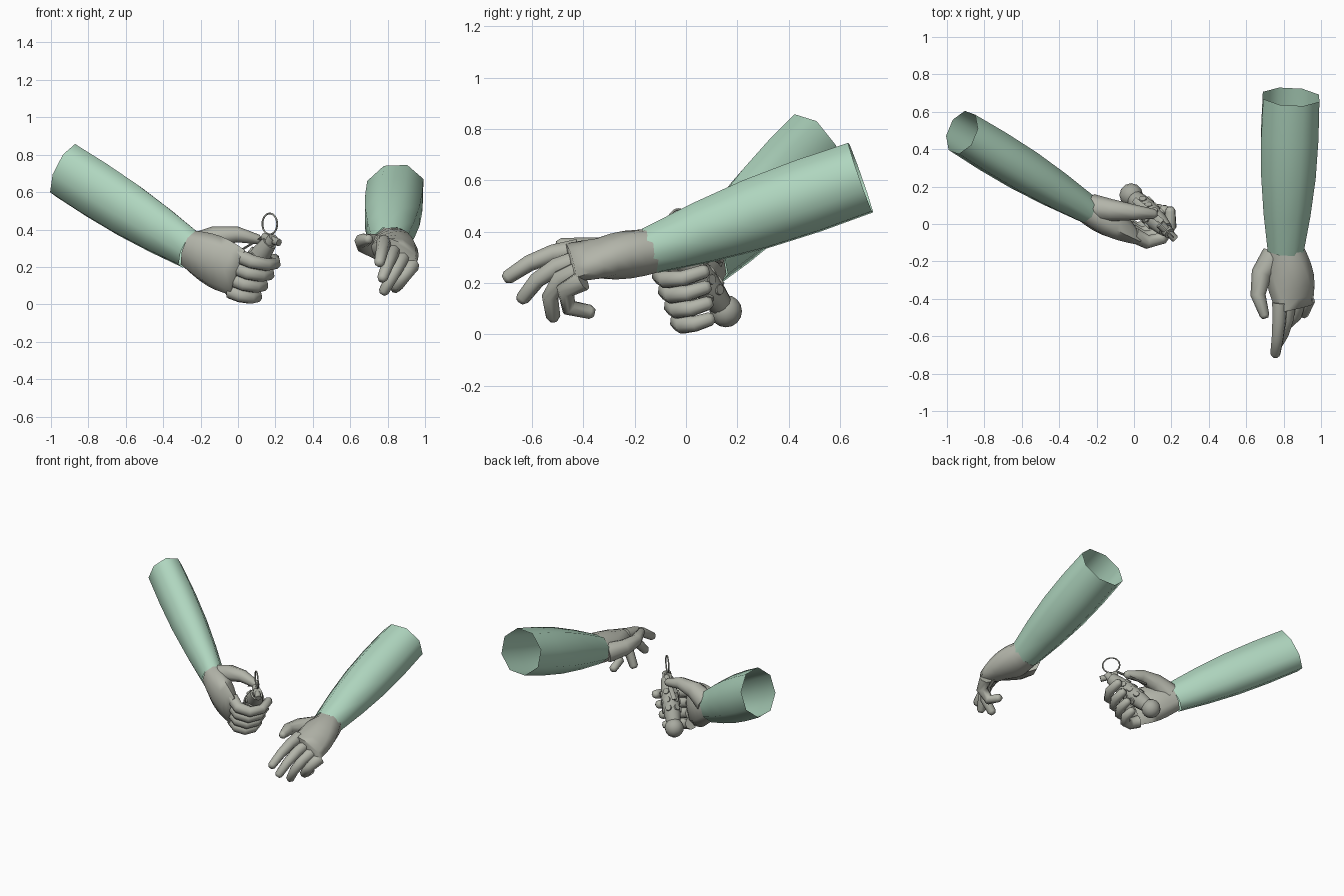
import bpy, bmesh, math
from mathutils import Vector

if "Cube" in bpy.data.objects:
    bpy.data.objects.remove(bpy.data.objects["Cube"])


def material(name, colour):
    mat = bpy.data.materials.new(name)
    mat.use_nodes = True
    mat.diffuse_color = (*colour, 1)
    mat.node_tree.nodes["Principled BSDF"].inputs["Base Color"].default_value = (*colour, 1)
    return mat


GREEN = material("sleeve green", (0.43, 0.67, 0.52))
GLOVE = material("glove grey", (0.45, 0.46, 0.4))
METAL = material("metal grey", (0.39, 0.4, 0.35))
UP = Vector((0, 0, 1))


def skin(name, sections, mat, sides=8, caps=True):
    """Skin oval rings; each section is (centre, height radius, width radius, up)."""
    bm = bmesh.new()
    last = len(sections) - 1
    rings = []
    for i, (centre, height, width, up) in enumerate(sections):
        before, after = sections[max(i - 1, 0)][0], sections[min(i + 1, last)][0]
        tangent = (after - before).normalized()
        u = (up - tangent * up.dot(tangent)).normalized()
        v = tangent.cross(u)
        angles = [math.tau * k / sides for k in range(sides)]
        rings.append([bm.verts.new(centre + u * height * math.cos(a) + v * width * math.sin(a))
                      for a in angles])
    for ring, following in zip(rings, rings[1:]):
        for k in range(sides):
            n = (k + 1) % sides
            bm.faces.new((ring[k], ring[n], following[n], following[k]))
    if caps:
        bm.faces.new(rings[0][::-1])
        bm.faces.new(rings[-1])
    bmesh.ops.recalc_face_normals(bm, faces=bm.faces)
    mesh = bpy.data.meshes.new(name)
    bm.to_mesh(mesh)
    bm.free()
    mesh.materials.append(mat)
    mesh.shade_smooth()
    mesh.set_sharp_from_angle(angle=math.radians(75))
    obj = bpy.data.objects.new(name, mesh)
    bpy.context.collection.objects.link(obj)


def sweep(name, start, end, first, final, mat, up=UP, end_up=None, bulge=0, steps=4, **options):
    """Straight tapered limb, from oval (height, width) first to final, swelling midway."""
    start, end, up = Vector(start), Vector(end), Vector(up)
    end_up = Vector(end_up) if end_up else up
    sections = []
    for i in range(steps + 1):
        t = i / steps
        size = Vector(first).lerp(Vector(final), t)
        swell = bulge * math.sin(math.pi * t)
        sections.append((start.lerp(end, t), size.x + swell, size.y + swell, up.lerp(end_up, t)))
    skin(name, sections, mat, **options)


def digit(name, root, forward, curl, angle, bend, length, joints, thick, thin):
    """Finger that turns by the same bend at every joint, with a rounded tip."""
    point, forward, curl = Vector(root), Vector(forward).normalized(), Vector(curl).normalized()
    across = forward.cross(curl)
    sections = [(point, thick, thick, across)]
    for j in range(joints):
        a = math.radians(angle + bend * j)
        step = forward * math.cos(a) + curl * math.sin(a)
        point = point + step * length
        radius = thick + (thin - thick) * (j + 1) / joints
        sections.append((point, radius, radius, across))
    sections.append((point + step * thin * 0.6, thin * 0.6, thin * 0.6, across))
    skin(name, sections, GLOVE)


# Sleeves, open at the elbow
LEAN = (-0.4, 0, 1)
STEEP = (0.35, -0.45, 0.85)
LEFT_WRIST = Vector((0.81, -0.14, 0.325))
RIGHT_WRIST = Vector((-0.26, 0.085, 0.295))
sweep("left_sleeve", (0.84, 0.68, 0.61), LEFT_WRIST, (0.15, 0.165), (0.095, 0.105),
      GREEN, up=LEAN, bulge=0.025, caps=False)
sweep("right_sleeve", (-0.92, 0.49, 0.715), RIGHT_WRIST, (0.165, 0.12), (0.115, 0.08),
      GREEN, up=STEEP, bulge=0.02, caps=False)

# Palms, starting just inside the cuffs
sweep("left_palm", LEFT_WRIST + Vector((0, 0.02, 0)), (0.86, -0.45, 0.28), (0.09, 0.1), (0.05, 0.115),
      GLOVE, up=LEAN, end_up=(0.5, 0, 0.8), bulge=0.02, steps=6)
sweep("right_palm", RIGHT_WRIST, (0, -0.06, 0.17), (0.11, 0.075), (0.13, 0.04),
      GLOVE, up=STEEP, end_up=(0.4, -0.35, 1), bulge=0.025, steps=6)

# Fingers: roots run along the knuckles, the left hand curls more toward the little finger
left_knuckles = Vector((0.78, -0.42, 0.33)), Vector((0.93, -0.4, 0.21))
right_knuckles = Vector((0, -0.06, 0.26)), Vector((-0.04, 0, 0.07))
for i, label in enumerate(("index", "middle", "ring", "little")):
    digit(f"left_{label}_finger", left_knuckles[0].lerp(left_knuckles[1], i / 3),
          forward=(0, -1, 0), curl=(-0.2 - 0.15 * i, 0, -0.9), angle=10 + 8 * i, bend=12 + 6 * i * i,
          length=0.1 - i / 200, joints=3, thick=0.042, thin=0.028)
    digit(f"right_{label}_finger", right_knuckles[0].lerp(right_knuckles[1], i / 3),
          forward=(1, -0.2, -0.35), curl=(0.2, 1, 0.25), angle=-15, bend=40,
          length=0.085 - i / 120, joints=4, thick=0.042, thin=0.028)

# Thumbs
digit("left_thumb", (0.75, -0.17, 0.305), forward=(-0.6, -0.85, 0.15), curl=(0.85, -0.5, 0),
      angle=0, bend=25, length=0.12, joints=3, thick=0.07, thin=0.026)
digit("right_thumb", (-0.22, 0.085, 0.31), forward=(0.9, -0.1, 0.45), curl=(0.45, 0, -0.9),
      angle=0, bend=20, length=0.115, joints=3, thick=0.075, thin=0.026)

# Grenade, on a slanted axis through the closed hand
BASE = Vector((-0.015, 0.155, 0.09))
HEAD = Vector((0.17, -0.03, 0.33))
AXIS = (HEAD - BASE).normalized()
bpy.ops.mesh.primitive_uv_sphere_add(segments=12, ring_count=8, radius=0.063, location=BASE)
knob = bpy.context.object
knob.name = "grenade_knob"
knob.data.materials.append(METAL)
knob.data.shade_smooth()
sweep("grenade_body", BASE, HEAD, (0.04, 0.04), (0.04, 0.04), METAL, bulge=0.02, steps=8, sides=12)
sweep("fuze_neck", HEAD, HEAD + AXIS * 0.04, (0.03, 0.03), (0.03, 0.03), METAL, steps=1)

# Raised studs around the body
side = (UP - AXIS * AXIS.z).normalized()
other_side = AXIS.cross(side)
for row in range(3):
    for k in range(6):
        turn = math.pi * (k + 0.5) / 3
        out = side * math.cos(turn) + other_side * math.sin(turn)
        centre = BASE.lerp(HEAD, 0.35 + row / 6) + out * 0.05
        sweep("grenade_stud", centre, centre + out * 0.012, (0.022, 0.022), (0.02, 0.02),
              METAL, up=AXIS, steps=1)

# Fuze arm, safety lever and pull ring
sweep("fuze_arm", HEAD + Vector((-0.03, 0.03, 0.03)), HEAD + Vector((0.05, -0.05, 0)),
      (0.025, 0.025), (0.02, 0.02), METAL, steps=1)
sweep("safety_lever", HEAD + Vector((-0.02, 0.04, 0.04)), (0, 0.13, 0.28),
      (0.006, 0.016), (0.006, 0.016), METAL, steps=1, sides=4)
bpy.ops.mesh.primitive_torus_add(location=HEAD + UP / 10, rotation=(math.pi / 2, 0, -math.pi / 4),
                                 major_radius=0.056, minor_radius=0.005,
                                 major_segments=24, minor_segments=6)
pull_ring = bpy.context.object
pull_ring.name = "pull_ring"
pull_ring.data.materials.append(METAL)
pull_ring.data.shade_smooth()
